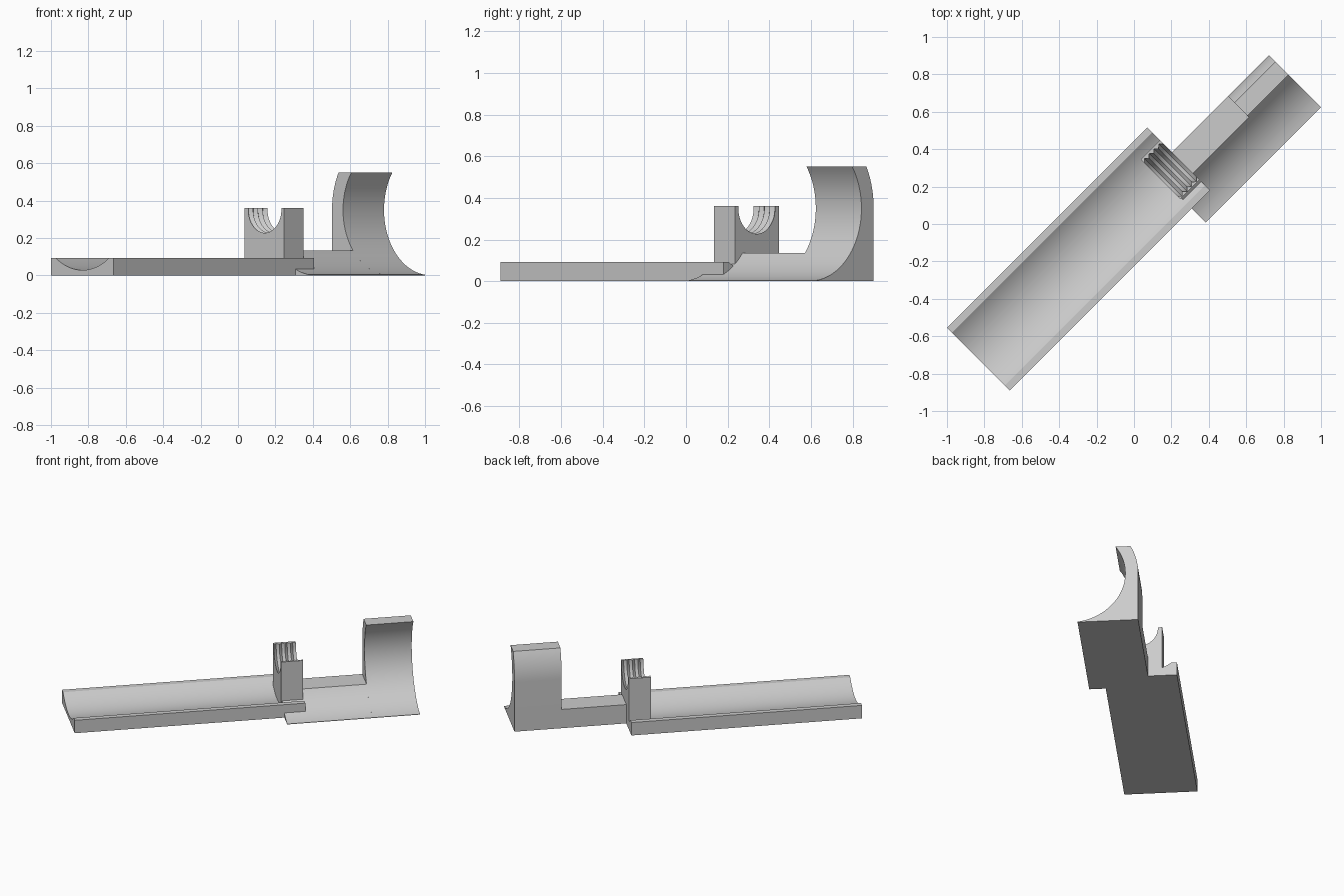
import bpy, bmesh, math

if "Cube" in bpy.data.objects:
    bpy.data.objects.remove(bpy.data.objects["Cube"])

S = math.sqrt(0.5)
grey = bpy.data.materials.new("plain grey")
grey.diffuse_color = (0.6, 0.6, 0.6, 1)
grey.use_nodes = True
grey.node_tree.nodes["Principled BSDF"].inputs["Base Color"].default_value = grey.diffuse_color


def loft(name, sections):
    """Solid through (u, profile) sections; u runs along the diagonal, profile is (v, z)."""
    bm = bmesh.new()
    rings = [[bm.verts.new(((u - v) * S, (u + v) * S, z)) for v, z in prof]
             for u, prof in sections]
    n = len(rings[0])
    for a, b in zip(rings, rings[1:]):
        for i in range(n):
            j = (i + 1) % n
            bm.faces.new((a[i], a[j], b[j], b[i]))
    bm.faces.new(rings[0])
    bm.faces.new(rings[-1])
    bmesh.ops.recalc_face_normals(bm, faces=bm.faces)
    me = bpy.data.meshes.new(name)
    bm.to_mesh(me)
    bm.free()
    me.materials.append(grey)
    ob = bpy.data.objects.new(name, me)
    bpy.context.collection.objects.link(ob)
    bpy.ops.object.select_all(action='DESELECT')
    ob.select_set(True)
    bpy.context.view_layer.objects.active = ob
    bpy.ops.object.shade_smooth_by_angle(angle=math.radians(30))
    return ob


def arc(cv, cz, r, a0, a1, n=32):
    """Points on a circle between two angles."""
    return [(cv + r * math.cos(a0 + (a1 - a0) * i / n),
             cz + r * math.sin(a0 + (a1 - a0) * i / n)) for i in range(n + 1)]


# Long tray with a shallow round groove
R, H = 0.345, 0.092
cz = 0.028 + R
half = math.acos((cz - H) / R)
tray = [(-0.159, 0), (-0.159, H)]
tray += arc(0.0775, cz, R, -math.pi / 2 - half, -math.pi / 2 + half)
tray += [(0.315, H), (0.315, 0)]
loft("grooved_tray", [(-1.0996, tray), (0.414, tray)])

# Curved cradle: low arm and tall end share one inner cylinder
CV, CZ, RI, RO = -0.305, 0.35, 0.349, 0.432
toe = -math.acos((-0.266 - CV) / RI)


def inner(top):
    return arc(CV, CZ, RI, toe, math.asin((top - CZ) / RI))


low = [(-0.266, 0)] + inner(0.134) + [(0.127, 0.134), (0.127, 0)]
tall = [(-0.266, 0)] + inner(0.55)
tall += arc(CV, CZ, RO, math.asin((0.55 - CZ) / RO), 0, 12) + [(0.127, 0)]
loft("cradle_low_arm", [(0.276, low), (0.838, low)])
loft("cradle_tall_end", [(0.838, tall), (1.148, tall)])


# Clamp block with a half-round threaded seat
def clamp(r):
    top = 0.36
    return ([(-0.08, 0.02), (-0.08, top), (0.066 - r, top)]
            + arc(0.066, 0.352, r, math.pi, 2 * math.pi)
            + [(0.066 + r, top), (0.219, top), (0.219, 0.02)])


threads = 4
step = (0.414 - 0.269) / (2 * threads)
loft("threaded_clamp", [(0.269 + i * step, clamp(0.142 if i % 2 else 0.125))
                        for i in range(2 * threads + 1)])
